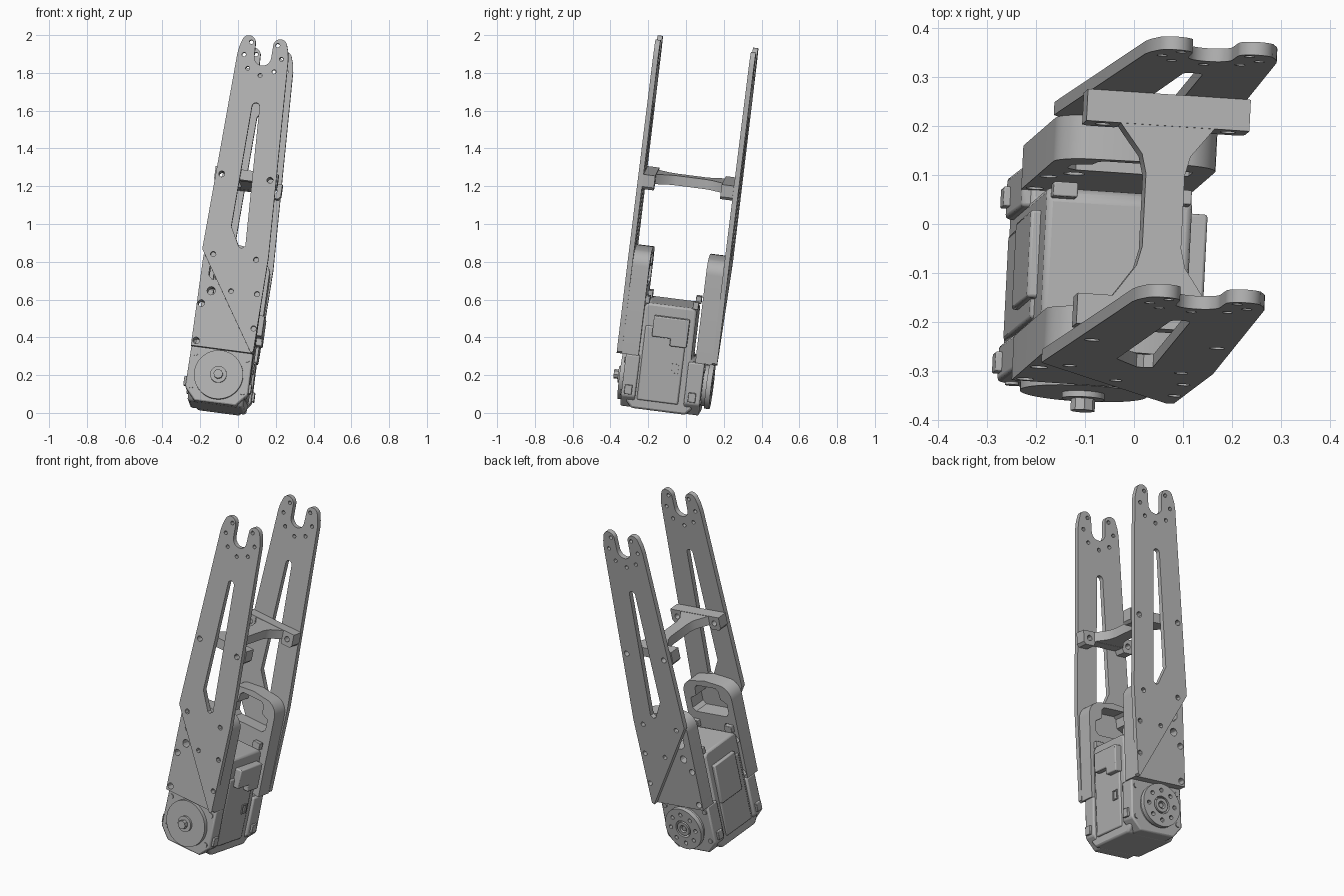
import bpy, bmesh
from math import sin, cos, radians, pi
from mathutils import Vector, Matrix

cube = bpy.data.objects.get("Cube")
if cube:
    bpy.data.objects.remove(cube, do_unlink=True)

grey = bpy.data.materials.new("Satin grey")
grey.use_nodes = True
GREY = (0.45, 0.45, 0.45, 1)
grey.diffuse_color = GREY
grey.node_tree.nodes["Principled BSDF"].inputs["Base Color"].default_value = GREY

# Leaning frame: U runs along the arm, V from front to back, W across
O = Vector((-0.092, -0.12, 0.174))
U = Vector((0.138, 0.12, 0.983)).normalized()
V = Vector((0.05, 0.99, -0.125))
V = (V - U * V.dot(U)).normalized()
W = V.cross(U)
PLANES = {"front": (W, U, V), "top": (W, V, U), "side": (V, U, W)}


def arc(cx, cy, r, a0=0, a1=360, n=12):
    steps = n if abs(a1 - a0) == 360 else n + 1
    angles = [radians(a0 + (a1 - a0) * i / n) for i in range(steps)]
    return [(cx + r * cos(a), cy + r * sin(a)) for a in angles]


def rect(x0, x1, y0, y1):
    return [(x0, y0), (x1, y0), (x1, y1), (x0, y1)]


def flip(points):
    return [(-x, y) for x, y in reversed(points)]


def slab(name, outline, lo, hi, holes=(), plane="front", bevel=0.0):
    """Extrude a closed outline with holes between two depths."""
    if lo > hi:
        lo, hi = hi, lo
    curve = bpy.data.curves.new(name, "CURVE")
    curve.dimensions = "2D"
    curve.fill_mode = "BOTH"
    curve.extrude = (hi - lo) / 2
    for loop in [outline, *holes]:
        spline = curve.splines.new("POLY")
        spline.points.add(len(loop) - 1)
        for point, (x, y) in zip(spline.points, loop):
            point.co = (x, y, 0, 1)
        spline.use_cyclic_u = True
    obj = bpy.data.objects.new(name, curve)
    bpy.context.collection.objects.link(obj)
    a, b, depth = PLANES[plane]
    turn = Matrix((a, b, a.cross(b))).transposed().to_4x4()
    obj.matrix_world = Matrix.Translation(O + depth * (lo + hi) / 2) @ turn
    bpy.ops.object.select_all(action="DESELECT")
    obj.select_set(True)
    bpy.context.view_layer.objects.active = obj
    bpy.ops.object.convert(target="MESH")
    obj = bpy.context.view_layer.objects.active
    bm = bmesh.new()
    bm.from_mesh(obj.data)
    bmesh.ops.remove_doubles(bm, verts=bm.verts, dist=0.0001)
    bmesh.ops.dissolve_limit(bm, angle_limit=0.01, verts=bm.verts, edges=bm.edges)
    bmesh.ops.recalc_face_normals(bm, faces=bm.faces)
    bm.to_mesh(obj.data)
    bm.free()
    obj.data.materials.clear()
    obj.data.materials.append(grey)
    bpy.ops.object.shade_smooth_by_angle(angle=radians(30))
    if bevel:
        mod = obj.modifiers.new("Soft edges", "BEVEL")
        mod.width = bevel
        mod.segments = 2
        mod.limit_method = "ANGLE"


def box(name, w, u, v, size):
    sw, su, sv = (s / 2 for s in size)
    slab(name, rect(w - sw, w + sw, u - su, u + su), v - sv, v + sv, bevel=0.003)


# Side plate outline: forked tip, tapered arm, diagonal lower edge
prong = [(0.136, 1.71), (0.13, 1.75)] + arc(0.084, 1.775, 0.037, 30, 180, 10)
plate = ([(-0.176, 0.65), (0.155, 0.134), (0.168, 0.145), (0.178, 0.65)] + prong
         + arc(0, 1.705, 0.045, 0, -180, 12) + flip(prong))
slot = [(-0.04, 0.79), (0.015, 0.685), (0.03, 0.68), (0.048, 0.695)] + arc(0, 1.44, 0.02, 0, 180, 8)
tip_holes = [arc(0.1 * cos(a), 1.707 + 0.1 * sin(a), 0.011)
             for a in (-pi / 2 + k * pi / 4 for k in range(-3, 4))]
arm_holes = [arc(s * w, u, r) for s in (-1, 1)
             for w, u, r in ((0.129, 1.06, 0.016), (0.115, 0.63, 0.014))]
low_holes = [arc(0.006, 0.447, 0.013), arc(0.145, 0.449, 0.014), arc(0.152, 0.265, 0.014)]

# Bracket behind each plate: round-shouldered, with a stepped window
shoulder = arc(0.087, 0.61, 0.08, 0, 75, 8)
bracket = [(-0.167, 0.136), (0.167, 0.136)] + shoulder + [(0, 0.7)] + flip(shoulder)
half_window = [(0.105, 0.5), (0.125, 0.52), (0.125, 0.58), (0.085, 0.6), (0.08, 0.65), (0.065, 0.665)]
window = half_window + flip(half_window)
corner_holes = [arc(-0.1, 0.438, 0.022), arc(-0.143, 0.366, 0.018), arc(-0.143, 0.165, 0.018)]

# Motor end cover with chamfered lower corners
cover = [(-0.11, -0.15), (0.11, -0.15), (0.168, -0.085), (0.165, 0.136),
         (-0.165, 0.136), (-0.168, -0.085)]

for side, s, inner, face in (("front", -1, 0.228, 0.205), ("back", 1, 0.255, 0.215)):
    slab(side + "_arm_plate", plate, s * inner, s * (inner + 0.027),
         [slot] + tip_holes + arm_holes + low_holes)
    slab(side + "_bracket", bracket, s * (inner - 0.09), s * inner, [window] + corner_holes)
    slab(side + "_motor_cover", cover, s * 0.13, s * face, bevel=0.008)
    for w in (-0.138, 0.138):
        for u in (-0.075, 0.1):
            slab(side + "_cover_bolt", arc(w, u, 0.014), s * (face - 0.01), s * (face + 0.006))
        # Mounting lugs around the motor
        box(side + "_top_lug", w * 0.85, 0.435, s * 0.13, (0.05, 0.04, 0.03))
        box(side + "_low_lug", w * 1.2, -0.05, s * 0.17, (0.03, 0.05, 0.04))

# Motor body
body = [(-0.18, -0.11), (-0.145, -0.15), (0.145, -0.15), (0.18, -0.11), (0.18, 0.14),
        (0.14, 0.14), (0.14, 0.4), (0.12, 0.42), (-0.12, 0.42), (-0.14, 0.4),
        (-0.14, 0.14), (-0.18, 0.14)]
slab("motor_body", body, -0.15, 0.15, plane="side", bevel=0.012)
slab("motor_belly", rect(-0.158, 0.158, -0.1, 0.3), -0.12, 0.1, bevel=0.008)
slab("left_connector", [(-0.08, 0.36), (-0.08, 0.25), (0.02, 0.25), (0.02, 0.21),
                        (0.11, 0.21), (0.11, 0.36)], 0.14, 0.19, plane="side", bevel=0.006)
slab("right_connector", rect(-0.08, 0.1, 0.1, 0.33), -0.17, -0.14, plane="side", bevel=0.006)
slab("left_socket", rect(0.04, 0.08, 0.06, 0.115), 0.15, 0.164, plane="side",
     holes=[rect(0.046, 0.074, 0.066, 0.109)])

# Output discs on both ends of the motor axis
slab("front_disc", arc(0, 0, 0.13, n=48), -0.228, -0.2)
slab("front_washer", arc(0, 0, 0.044, n=24), -0.24, -0.225)
slab("front_shaft", arc(0, 0, 0.025, n=8), -0.264, -0.238)
ring_holes = [arc(0.085 * cos(k * pi / 4), 0.085 * sin(k * pi / 4), 0.012) for k in range(8)]
slab("back_disc", arc(0, 0, 0.122, n=48), 0.235, 0.262, ring_holes + [arc(0, 0, 0.05, n=24)])
slab("back_disc_base", arc(0, 0, 0.11, n=40), 0.21, 0.237)
slab("back_hub_ring", arc(0, 0, 0.04, n=24), 0.235, 0.262, [arc(0, 0, 0.022, n=16)])
slab("back_hub_screw", arc(0, 0, 0.014), 0.235, 0.256)

# Cross brace: feet with deep ends joined by a flared web
half_foot = [(0.09, 1.045), (0.1, 1.02), (0.155, 1.02), (0.168, 1.035), (0.168, 1.1)]
foot = half_foot + flip(half_foot)
foot_holes = [arc(s * 0.129, 1.06, 0.016) for s in (-1, 1)]
slab("front_brace_foot", foot, -0.228, -0.165, foot_holes)
slab("back_brace_foot", foot, 0.19, 0.255, foot_holes)
web_right = [(0.1, -0.17), (0.085, -0.15), (0.05, -0.1), (0.04, -0.06),
             (0.04, 0.09), (0.05, 0.13), (0.085, 0.175), (0.1, 0.195)]
slab("brace_web", web_right + flip(web_right), 1.046, 1.098, plane="top")
